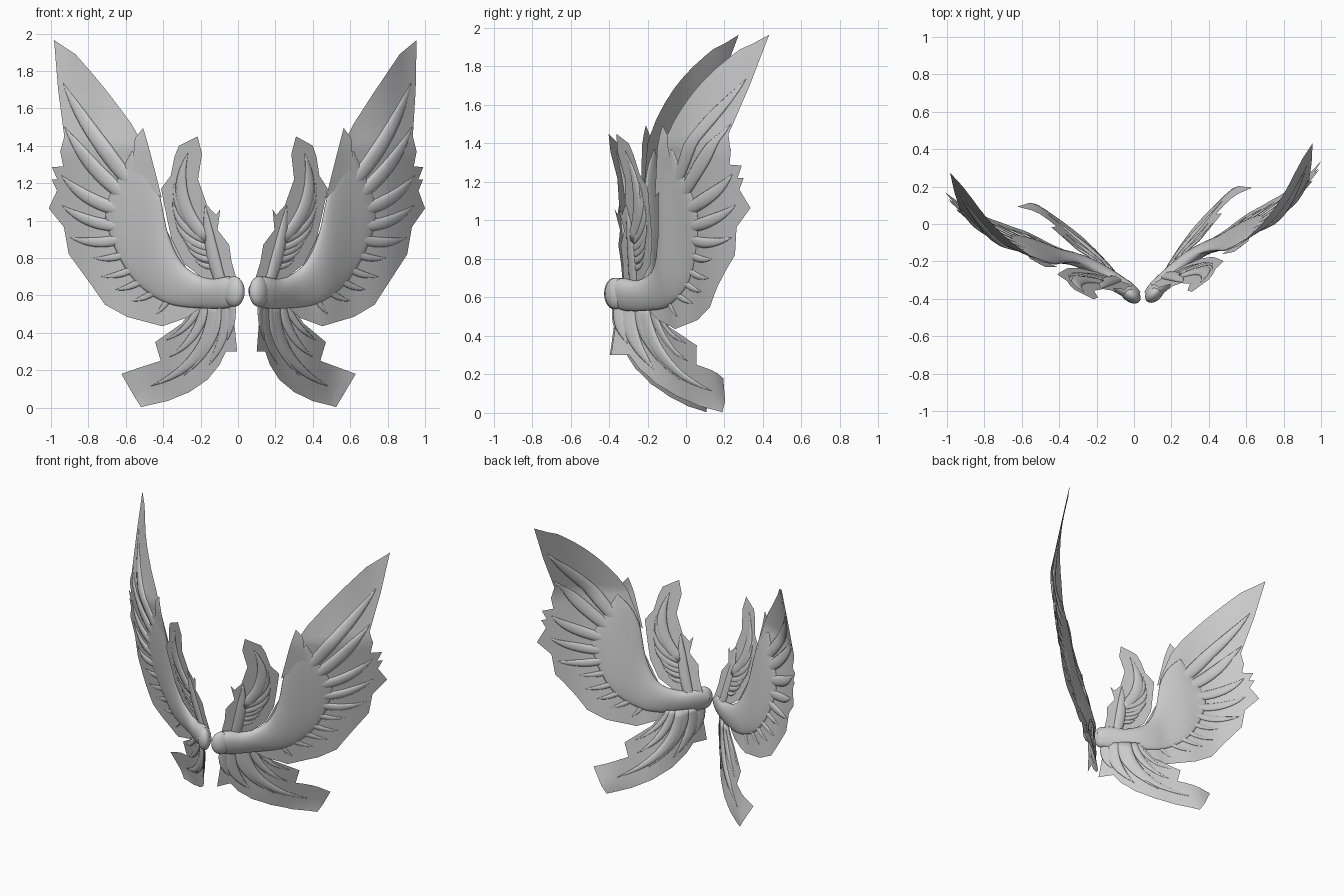
import bpy, bmesh, math
from mathutils import Vector, Matrix

if "Cube" in bpy.data.objects:
    bpy.data.objects.remove(bpy.data.objects["Cube"])

grey = bpy.data.materials.new("feather_grey")
grey.diffuse_color = (0.6, 0.6, 0.6, 1)
grey.use_nodes = True
grey.node_tree.nodes["Principled BSDF"].inputs["Base Color"].default_value = grey.diffuse_color


# ---- depth fields: y as a function of the front plan (x, z) ----
def lin(tab, x):
    for (a, p), (b, q) in zip(tab, tab[1:]):
        if x <= b:
            break
    return p + (q - p) * (x - a) / (b - a)


def soft(tab, x):
    return sum(lin(tab, x + d) for d in (-.03, 0, .03)) / 3


def clamp(v):
    return max(0, min(1, v))


MAIN = [(.06, -.41), (.1, -.36), (.2, -.275), (.3, -.20), (.45, -.13),
        (.6, -.01), (.7, .05), (.8, .125), (.9, .235), (1.0, .36)]
TAIL = [(.1, -.39), (.145, -.3), (.17, -.23), (.22, -.14), (.3, -.03), (.525, .195), (.63, .23)]


def main_depth(x, z):
    tilt = -.15 * (min(z, 1.4) - .9) * clamp((x - .15) / .25)
    return soft(MAIN, x) + tilt + .36 * max(0, z - 1.4) * clamp((x - .5) / .4)


def tail_depth(x, z):
    return soft(TAIL, x) - .28 * max(0, z - .05) * clamp((x - .15) / .2)


def crest_depth(x, z):
    return -.40 + .6 * (x - .1) - .22 * (z - 1.05)


def place(f, x, z, off=0):
    """Point on a depth field, pushed off along its normal."""
    e = .01
    n = Vector(((f(x - e, z) - f(x + e, z)) / (2 * e), 1,
                (f(x, z - e) - f(x, z + e)) / (2 * e))).normalized()
    return Vector((x, f(x, z), z)) + n * off


# ---- the other wing is mirrored and swung slightly forward ----
root = Vector((.07, -.42, 0))
SIDES = {
    "right": Matrix.Identity(4),
    "left": Matrix.Scale(-1, 4, (1, 0, 0)) @ Matrix.Translation((-.03, -.42, 0))
    @ Matrix.Rotation(math.radians(-9.5), 4, 'Z') @ Matrix.Translation(-root),
}


def emit(name, bm):
    bmesh.ops.recalc_face_normals(bm, faces=bm.faces)
    for side, m in SIDES.items():
        c = bm.copy()
        c.transform(m)
        if side == "left":
            bmesh.ops.reverse_faces(c, faces=c.faces)
        for fc in c.faces:
            fc.smooth = True
        me = bpy.data.meshes.new(side + "_" + name)
        c.to_mesh(me)
        c.free()
        me.materials.append(grey)
        bpy.context.collection.objects.link(bpy.data.objects.new(me.name, me))
    bm.free()


def sheet(name, outline, f):
    """Thin membrane: flat outline cut into a grid and bent onto the field."""
    bm = bmesh.new()
    face = bm.faces.new([bm.verts.new((x, 0, z)) for x, z in outline])
    face.normal_update()
    bmesh.ops.triangulate(bm, faces=[face])
    for i in range(1, 34):
        for co, no in (((i * .04, 0, 0), (1, 0, 0)), ((0, 0, i * .06), (0, 0, 1))):
            bmesh.ops.bisect_plane(bm, geom=bm.verts[:] + bm.edges[:] + bm.faces[:],
                                   plane_co=co, plane_no=no, dist=1e-5)
    for v in bm.verts:
        v.co = place(f, v.co.x, v.co.z)
    emit(name, bm)


def loft(bm, rings):
    rings = [[bm.verts.new(p) for p in r] for r in rings]
    n = len(rings[0])
    for a, b in zip(rings, rings[1:]):
        for i in range(n):
            bm.faces.new((a[i], a[(i + 1) % n], b[(i + 1) % n], b[i]))
    bm.faces.new(rings[0])
    bm.faces.new(rings[-1])


def feathers(name, specs, f, thick=.4):
    """Tapered curved quills; each is base, tip, half width, bend."""
    bm = bmesh.new()
    for x0, z0, x1, z1, w, bend in specs:
        a, b = Vector((x0, z0)), Vector((x1, z1))
        d = b - a
        c = (a + b) / 2 + Vector((d.y, -d.x)) * bend * 2
        rings = []
        for i in range(13):
            t = i / 12
            p = a * (1 - t) ** 2 + c * 2 * t * (1 - t) + b * t * t
            g = ((c - a) * (1 - t) + (b - c) * t).normalized()
            r = w * ((.6 + .8 * t) * (1 - t ** 1.8) + .02)
            ring = []
            for k in range(10):
                q = math.tau * k / 10
                s = p + Vector((g.y, -g.x)) * r * math.cos(q)
                ring.append(place(f, s.x, s.y, r * thick * math.sin(q)))
            rings.append(ring)
        loft(bm, rings)
    emit(name, bm)


def spline(pts, t):
    """Catmull-Rom through the points, t in 0..1."""
    n = len(pts) - 1
    i = min(int(t * n), n - 1)
    u = t * n - i
    p = [Vector(pts[max(0, min(n, i + k))]) for k in (-1, 0, 1, 2)]
    return .5 * (2 * p[1] + (p[2] - p[0]) * u + (2 * p[0] - 5 * p[1] + 4 * p[2] - p[3]) * u * u
                 + (3 * p[1] - p[0] - 3 * p[2] + p[3]) * u ** 3)


# ---- membranes ----
sheet("main_membrane", [
    (.955, 1.965), (.95, 1.7), (.935, 1.45), (.955, 1.37), (.94, 1.29), (.99, 1.285), (.965, 1.22),
    (.99, 1.22), (.965, 1.16), (1.0, 1.065), (.93, .965), (.905, .82), (.73, .55),
    (.62, .485), (.45, .435), (.33, .48), (.25, .55), (.2, .62), (.34, .75), (.44, .95),
    (.49, 1.2), (.57, 1.42), (.62, 1.52), (.73, 1.69), (.865, 1.89)], main_depth)
sheet("upper_spike", [(.47, 1.12), (.53, 1.36), (.565, 1.495), (.605, 1.44), (.62, 1.25)],
      lambda x, z: main_depth(x, z) - .015)
sheet("tail_membrane", [
    (.1, .3), (.145, .3), (.17, .23), (.22, .15), (.3, .083), (.4, .035), (.525, .003), (.63, .18),
    (.44, .25), (.47, .35), (.35, .45), (.28, .56), (.12, .56)], tail_depth)
sheet("crest_membrane", [
    (.31, 1.45), (.285, 1.355), (.3, 1.22), (.25, 1.08), (.205, 1.03), (.185, 1.06), (.195, .95),
    (.135, .87), (.12, .78), (.09, .68), (.22, .66), (.355, .77), (.42, .9),
    (.45, 1.03), (.48, 1.17), (.435, 1.24), (.42, 1.34), (.4, 1.4)], crest_depth)

# ---- quills ----
feathers("main_feathers", [
    (.58, 1.16, .925, 1.735, .05, .05), (.60, 1.10, .93, 1.5, .048, .07),
    (.63, 1.05, .945, 1.24, .045, .1), (.64, .97, .94, 1.08, .04, .1),
    (.64, .91, .90, .91, .036, .1),
    (.62, .83, .79, .80, .026, .08), (.57, .76, .75, .70, .025, .08),
    (.53, .70, .68, .63, .024, .08), (.47, .64, .60, .57, .022, .08),
    (.41, .61, .48, .50, .02, .05)], main_depth)
feathers("crest_feathers", [
    (.24, .90, .355, 1.36, .045, .16), (.25, .93, .415, 1.2, .03, .14),
    (.24, .89, .42, 1.1, .028, .14), (.23, .85, .405, 1.01, .026, .14),
    (.21, .82, .37, .93, .024, .14), (.19, .79, .34, .86, .022, .14),
    (.17, .76, .30, .79, .02, .14)], crest_depth)
feathers("crest_arm", [(.16, .64, .26, 1.08, .04, .03)], crest_depth, .5)
feathers("tail_feathers", [
    (.20, .56, .48, .115, .04, .17), (.24, .56, .40, .27, .03, .12),
    (.18, .56, .33, .17, .03, .1), (.26, .56, .42, .36, .022, .1),
    (.15, .56, .22, .22, .026, .08), (.12, .56, .14, .36, .02, .03)], tail_depth)

# ---- padded shoulder shell, thickest along its leading edge ----
UPPER = [(.08, .66), (.13, .70), (.23, .69), (.35, .76), (.43, .92), (.48, 1.14), (.54, 1.28), (.615, 1.37)]
LOWER = [(.08, .57), (.13, .535), (.25, .53), (.435, .56), (.59, .68), (.70, .88), (.735, 1.08), (.62, 1.365)]
PAD = [(.035, 0), (.048, 0), (.045, 0), (.035, 0), (.028, 0), (.022, 0), (.016, 0), (.004, 0)]
bm = bmesh.new()
rings = []
for i in range(41):
    t = i / 40
    u, l, h = spline(UPPER, t), spline(LOWER, t), spline(PAD, t).x
    ring = []
    for k in range(28):
        q = math.tau * k / 28
        v = (1 - math.cos(q)) / 2
        p = u.lerp(l, v)
        ring.append(place(main_depth, p.x, p.y, h * math.sin(q) * (1.15 - .5 * v)))
    rings.append(ring)
loft(bm, rings)
emit("shoulder_shell", bm)

# ---- rounded joint at the root ----
bm = bmesh.new()
bmesh.ops.create_uvsphere(bm, u_segments=20, v_segments=12, radius=1,
                          matrix=Matrix.Translation((.112, -.365, .62))
                          @ Matrix.Rotation(math.radians(50), 4, 'Z')
                          @ Matrix.Diagonal((.065, .042, .082, 1)))
emit("root_joint", bm)
